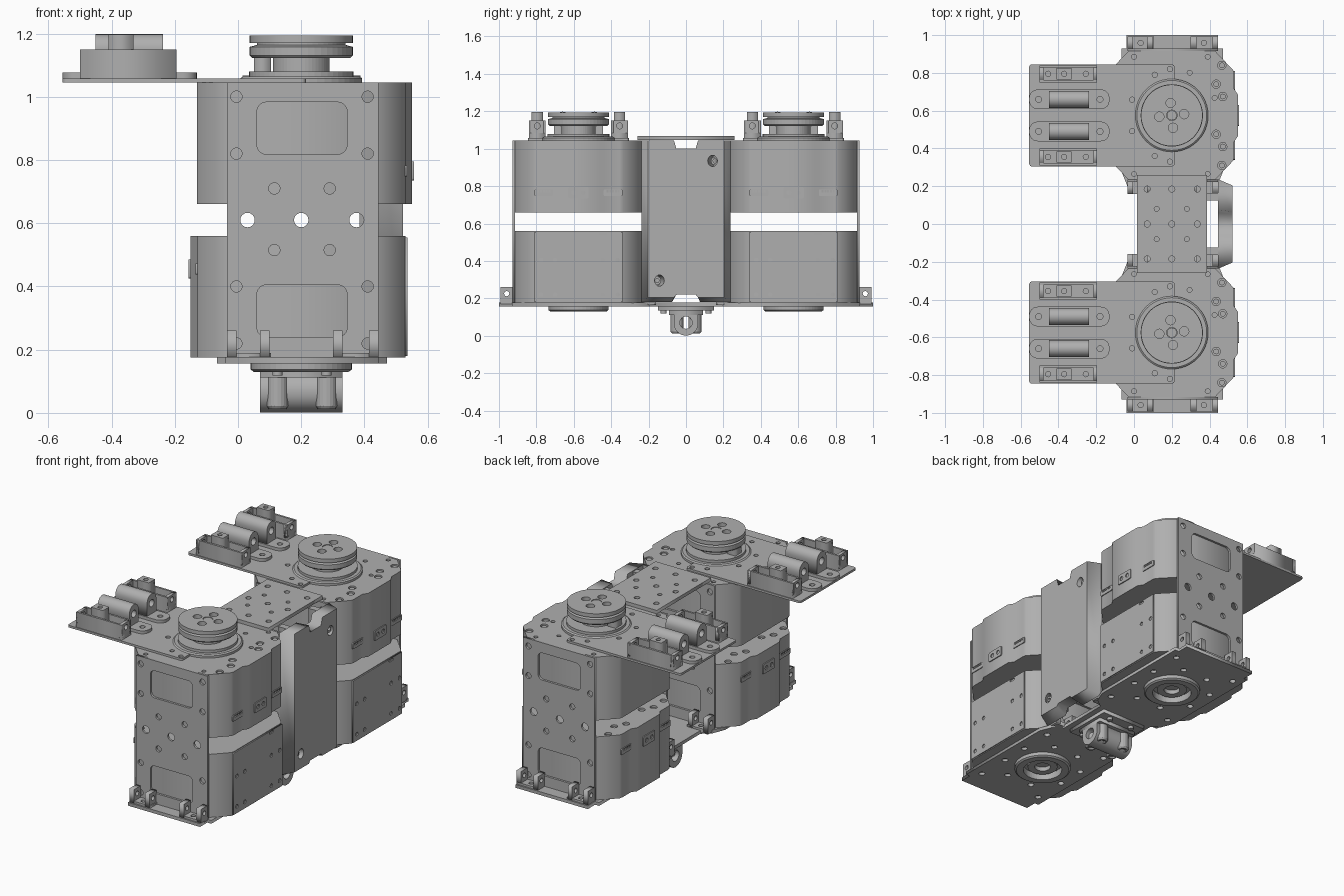
import bpy, bmesh, math

cube = bpy.data.objects.get("Cube")
if cube:
    bpy.data.objects.remove(cube, do_unlink=True)

grey = bpy.data.materials.new("machined grey")
grey.use_nodes = True
COL = (0.43, 0.43, 0.43, 1)
grey.diffuse_color = COL
grey.node_tree.nodes["Principled BSDF"].inputs["Base Color"].default_value = COL

CX, CY = 0.2, 0.575          # actuator axis
parts = []


def finish(name, bm):
    bmesh.ops.remove_doubles(bm, verts=bm.verts, dist=1e-5)
    bmesh.ops.recalc_face_normals(bm, faces=bm.faces)
    me = bpy.data.meshes.new(name)
    bm.to_mesh(me)
    bm.free()
    me.materials.clear()
    me.materials.append(grey)
    ob = bpy.data.objects.new(name, me)
    bpy.context.collection.objects.link(ob)
    parts.append(ob)
    return ob


def rect(a, b, c, d):
    return [(a, c), (b, c), (b, d), (a, d)]


def circle(u, v, r, n=20):
    return [(u + r * math.cos(2 * math.pi * i / n), v + r * math.sin(2 * math.pi * i / n)) for i in range(n)]


def rounded(a, b, c, d, r, n=6):
    pts = []
    for k, (u, v) in enumerate([(b - r, d - r), (a + r, d - r), (a + r, c + r), (b - r, c + r)]):
        for i in range(n + 1):
            t = math.pi / 2 * (k + i / n)
            pts.append((u + r * math.cos(t), v + r * math.sin(t)))
    return pts


def prism(name, outline, lo, hi, axis="z", holes=()):
    """Extrude a filled outline with holes between lo and hi along an axis."""
    cu = bpy.data.curves.new(name, "CURVE")
    cu.dimensions = "2D"
    cu.fill_mode = "BOTH"
    cu.extrude = (hi - lo) / 2
    for loop in [outline, *holes]:
        sp = cu.splines.new("POLY")
        sp.points.add(len(loop) - 1)
        for p, (u, v) in zip(sp.points, loop):
            p.co = (u, v, 0, 1)
        sp.use_cyclic_u = True
    tmp = bpy.data.objects.new(name, cu)
    me = bpy.data.meshes.new_from_object(tmp)
    bm = bmesh.new()
    bm.from_mesh(me)
    for v in bm.verts:
        a, b, w = v.co.x, v.co.y, v.co.z + (lo + hi) / 2
        v.co = {"z": (a, b, w), "y": (a, w, b), "x": (w, a, b)}[axis]
    bpy.data.objects.remove(tmp)
    bpy.data.curves.remove(cu)
    bpy.data.meshes.remove(me)
    return finish(name, bm)


def box(name, x0, x1, y0, y1, z0, z1):
    return prism(name, rect(x0, x1, y0, y1), z0, z1)


def lathe(name, profile, x, y, n=48):
    bm = bmesh.new()
    vs = [bm.verts.new((x + r, y, z)) for r, z in profile]
    es = [bm.edges.new(p) for p in zip(vs, vs[1:])]
    bmesh.ops.spin(bm, geom=vs + es, cent=(x, y, 0), axis=(0, 0, 1), angle=2 * math.pi, steps=n)
    return finish(name, bm)


def body_outline(cy, s, grow=0.0):
    """Chamfered case with the raised connector bay on side s."""
    half = [(0.23, -0.34), (0.325, -0.24), (0.33, -0.22), (0.33, -0.14), (0.35, -0.11),
            (0.35, 0.11), (0.33, 0.14), (0.33, 0.22), (0.325, 0.24), (0.23, 0.34)]
    back = [(-u, v) for u, v in reversed(half) if u < 0.34 and abs(v) > 0.15]
    return [(CX + s * u, cy + v) for u, v in half + back]


def connectors(cy, s, z):
    def plate(name, u, v0, v1, h, holes):
        f = sorted((CX + s * u, CX + s * (u + 0.007)))
        prism(name, rounded(v0, v1, z - h, z + h, 0.007, 3), f[0], f[1], "x", holes)
    for d in (-0.185, 0.185):
        c = cy + d
        pins = [rect(c + k * 0.015 - 0.005, c + k * 0.015 + 0.005, z + 0.002, z + 0.014) for k in range(-2, 3)]
        plate("signal_socket", 0.328, c - 0.05, c + 0.05, 0.018, pins)
    plate("power_socket", 0.349, cy - 0.055, cy + 0.055, 0.03,
          [circle(cy + k, z, 0.013, 10) for k in (-0.025, 0.025)])


def ring_holes(cy, radius, r, count, phase=0.0):
    return [circle(CX + radius * math.cos(2 * math.pi * i / count + phase),
                   cy + radius * math.sin(2 * math.pi * i / count + phase), r, 12) for i in range(count)]


def actuator_pair(cy):
    # upper case with drilled cover
    prism("upper_case", body_outline(cy, 1), 0.66, 1.03)
    screws = [(0.265, 0.265), (0.235, 0.165), (0.27, 0.1), (0.235, -0.1), (0.27, -0.165), (0.265, -0.265)]
    holes = [circle(CX + u, cy + v, 0.022, 14) for u, v in screws]
    holes += [circle(CX + u, cy + v, 0.013, 10) for u in (-0.2, 0.19) for v in (-0.31, 0.31)]
    holes += ring_holes(cy, 0.245, 0.013, 8, 0.39)[:2]
    prism("upper_cover", body_outline(cy, 1), 1.03, 1.045, "z", holes)
    for u, v in screws:
        prism("cover_screw", circle(CX + u, cy + v, 0.015, 12), 1.03, 1.04)
    connectors(cy, 1, 0.765)
    # lower case, turned around, with drilled lid and side
    prism("lower_case", body_outline(cy, -1), 0.175, 0.548)
    prism("lower_lid", body_outline(cy, -1), 0.548, 0.56, "z",
          [circle(CX - u, cy + v, 0.02, 14) for u, v in screws])
    prism("lower_side_plate", rect(cy - 0.235, cy + 0.235, 0.18, 0.555), 0.529, 0.536, "x",
          [circle(cy + d, z, 0.012, 10) for d in (-0.2, -0.125, 0.13, 0.21) for z in (0.22, 0.405)]
          + [rounded(cy + 0.11, cy + 0.15, 0.537, 0.55, 0.005, 3)])
    connectors(cy, -1, 0.455)
    # output pulley
    lathe("pulley_seat", [(0, 1.064), (0.185, 1.064), (0.193, 1.058), (0.193, 1.04)], CX, cy)
    lathe("pulley", [(0.165, 1.06), (0.165, 1.08), (0.09, 1.08), (0.09, 1.122), (0.155, 1.122),
                     (0.163, 1.13), (0.163, 1.158), (0.14, 1.164), (0.14, 1.17), (0, 1.17)], CX, cy)
    prism("pulley_cap", circle(CX, cy, 0.163, 48), 1.17, 1.193, "z",
          ring_holes(cy, 0.066, 0.025, 4, 0.1) + [circle(CX, cy, 0.028)])
    lathe("pulley_centre", [(0, 1.19), (0.026, 1.19), (0.026, 1.165)], CX, cy, 20)
    box("pulley_stop", 0.05, 0.105, cy - 0.03, cy + 0.03, 1.075, 1.122)
    # lower bearing under the base
    lathe("bearing_ring", [(0.11, 0.17), (0.11, 0.13), (0.15, 0.13), (0.16, 0.137), (0.16, 0.17)], CX, cy)
    lathe("bearing_hub", [(0.045, 0.175), (0.045, 0.15), (0.085, 0.15), (0.085, 0.175)], CX, cy)


def sensor_arm(cy):
    # flat arm
    spots = [(-0.21, 0.083), (-0.21, -0.083), (-0.09, 0.215), (-0.09, -0.215), (-0.01, 0.245), (-0.01, -0.245)]
    prism("arm_plate", rounded(-0.555, 0.215, cy - 0.27, cy + 0.27, 0.015), 1.045, 1.058, "z",
          [circle(CX + u, cy + v, 0.014, 12) for u, v in spots])
    # two clamped tubes
    for d in (-0.085, 0.085):
        c = cy + d
        prism("strap_foot", rounded(-0.555, -0.13, c - 0.052, c + 0.052, 0.045), 1.056, 1.076, "z",
              [circle(x, c, 0.016, 12) for x in (-0.505, -0.18)])
        arch = [(c + 0.045 * math.cos(t), 1.15 + 0.048 * math.sin(t))
                for t in [math.pi * i / 14 for i in range(15)]]
        prism("strap_tube", [(c - 0.045, 1.07), (c + 0.045, 1.07)] + arch, -0.45, -0.237, "x",
              [circle(c, 1.14, 0.022, 16)])
    # two tray brackets with a post
    for d in (-0.22, 0.22):
        c = cy + d
        w = 0.045
        prism("bracket_floor", rect(-0.5, -0.195, c - w, c + w), 1.056, 1.085, "z",
              [circle(x, c, 0.014, 12) for x in (-0.455, -0.255)])
        for s in (-1, 1):
            a, b = sorted((c + s * w, c + s * (w - 0.012)))
            box("bracket_wall", -0.5, -0.195, a, b, 1.08, 1.15)
        for x in (-0.5, -0.215):
            prism("bracket_end", rect(c - w, c + w, 1.07, 1.15), x, x + 0.02, "x", [circle(c, 1.122, 0.016, 14)])
        prism("bracket_post", rect(-0.41, -0.33, c - 0.03, c + 0.03), 1.08, 1.197, "z", [circle(-0.37, c, 0.014, 12)])


for cy in (-CY, CY):
    actuator_pair(cy)
    sensor_arm(cy)

# end plates, outer and inner
plate_holes = [circle(x, z, 0.018, 14) for x in (-0.005, 0.41) for z in (0.22, 0.4, 0.82, 1.0)]
plate_holes += [circle(x, z, 0.018, 14) for x in (0.115, 0.29) for z in (0.515, 0.71)]
plate_holes += [circle(x, 0.61, 0.023, 16) for x in (0.03, 0.2, 0.375)]
windows = [rounded(0.06, 0.345, a, a + 0.165, 0.03) for a in (0.24, 0.818)]
for s in (-1, 1):
    for name, inner, outer in (("outer_plate", 0.915, 0.928), ("inner_plate", 0.222, 0.235)):
        a, b = sorted((s * inner, s * outer))
        prism(name, rect(-0.035, 0.445, 0.17, 1.045), a, b, "y", plate_holes + windows)
    # foot lugs along both plate bottoms
    for inner, outer in ((0.925, 0.992), (0.16, 0.225)):
        a, b = sorted((s * inner, s * outer))
        for x in (-0.035, 0.07, 0.3, 0.415):
            prism("foot_lug", rect(a, b, 0.17, 0.26), x, x + 0.03, "x", [circle((a + b) / 2, 0.225, 0.014, 12)])
        for x in (-0.035, 0.3):
            prism("foot_floor", rect(x, x + 0.14, a, b), 0.165, 0.19, "z", [circle(x + 0.07, (a + b) / 2, 0.014, 12)])

# base plate
edge = [(0.385, -0.16), (0.385, 0.16), (0.44, 0.2), (0.472, 0.28), (0.472, 0.93), (0.445, 0.93), (0.445, 1.0),
        (-0.04, 1.0), (-0.04, 0.93), (-0.067, 0.93), (-0.067, 0.28), (-0.035, 0.2), (0.015, 0.16)]
base = edge + [(x, -y) for x, y in reversed(edge[2:])]
base_holes = []
for cy in (-CY, CY):
    base_holes += [circle(CX, cy, 0.13, 40)] + ring_holes(cy, 0.225, 0.018, 8, 0.39)
    base_holes += [circle(x, cy + d, 0.018, 12) for x in (-0.01, 0.41) for d in (-0.29, 0.29)]
prism("base_plate", base, 0.157, 0.177, "z", base_holes)

# top bridge
prism("top_bridge", rect(0.015, 0.387, -0.26, 0.26), 1.046, 1.067, "z",
      [circle(x, y, 0.016, 14) for x in (0.07, 0.2, 0.335) for y in (-0.185, 0, 0.185)]
      + [circle(x, y, 0.013, 12) for x in (0.12, 0.28) for y in (-0.08, 0.08)])

# side cover between the actuators, edges bevelled outward
w = 0.237
cover = [(-w, 0.18), (-0.075, 0.18), (-0.06, 0.22), (0.06, 0.22), (0.075, 0.18), (w, 0.18),
         (w, 1.045), (0.075, 1.045), (0.06, 1.0), (-0.06, 1.0), (-0.075, 1.045), (-w, 1.045)]
panel = prism("side_cover", cover, 0.445, 0.522, "x", [circle(0.165, 0.935, 0.03), circle(-0.165, 0.295, 0.03)])
for v in panel.data.vertices:
    if v.co.x > 0.5:
        v.co.y *= 0.86
        if v.co.z < 0.19:
            v.co.z += 0.025
for y, z in ((0.155, 0.935), (-0.155, 0.295)):
    prism("cover_screw", circle(y, z, 0.022), 0.45, 0.505, "x", [circle(y, z, 0.012, 6)])
for s in (-1, 1):
    a, b = sorted((s * 0.125, s * 0.165))
    box("cover_post", 0.385, 0.447, a, b, 0.25, 1.04)

# pivot clamp under the base
lug = [(0.065 * math.cos(t), 0.066 + 0.065 * math.sin(t)) for t in [math.pi + math.pi * i / 20 for i in range(21)]]
prism("pivot_lug", lug + [(0.065, 0.12), (-0.065, 0.12)], 0.07, 0.33, "x", [circle(0, 0.07, 0.033, 24)])
box("pivot_block", 0.07, 0.33, -0.09, 0.09, 0.112, 0.16)
box("pivot_flange", 0.05, 0.35, -0.15, 0.15, 0.135, 0.16)
for x in (0.125, 0.28):
    for y in (-0.048, 0.048):
        lathe("pivot_screw_boss", [(0, 0.022), (0.018, 0.022), (0.018, 0.012), (0.027, 0.012),
                                   (0.034, 0.022), (0.034, 0.12)], x, y, 20)
        prism("flange_screw", circle(x, y * 2.5, 0.016, 12), 0.118, 0.14)

for ob in bpy.context.view_layer.objects:
    ob.select_set(ob in parts)
bpy.context.view_layer.objects.active = parts[0]
bpy.ops.object.shade_smooth_by_angle(angle=math.radians(30))
